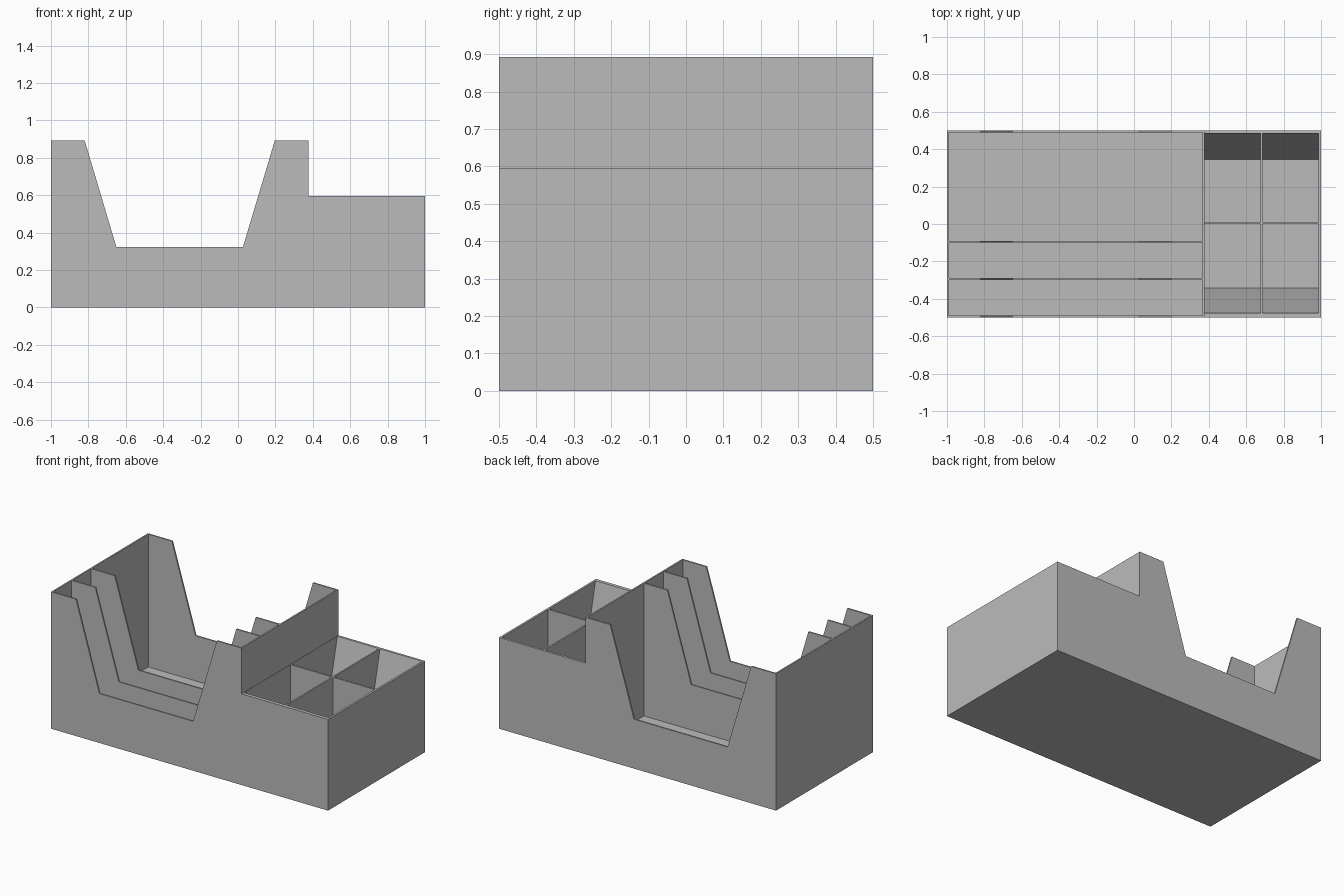
import bpy
from mathutils import Vector

cube = bpy.data.objects.get("Cube")
if cube:
    bpy.data.objects.remove(cube, do_unlink=True)

HIGH, LOW, DIP, FLOOR = 0.893, 0.595, 0.322, 0.027

grey = bpy.data.materials.new("plain grey")
grey.use_nodes = True
colour = (0.5, 0.5, 0.5, 1)
grey.diffuse_color = colour
grey.node_tree.nodes["Principled BSDF"].inputs["Base Color"].default_value = colour


def prism(name, profile, start, end, axis):
    """Extrude a closed profile along x (profile in yz) or y (profile in xz)."""
    def point(a, b, d):
        return Vector((d, a, b)) if axis == "x" else Vector((a, d, b))
    n = len(profile)
    verts = [point(a, b, d) for d in (start, end) for a, b in profile]
    faces = [list(range(n)), list(range(n, 2 * n))[::-1]]
    faces += [[i, i + n, (i + 1) % n + n, (i + 1) % n] for i in range(n)]
    mesh = bpy.data.meshes.new(name)
    mesh.from_pydata(verts, [], faces)
    obj = bpy.data.objects.new(name, mesh)
    bpy.context.collection.objects.link(obj)
    # Consistent outward normals for the boolean
    import bmesh
    bm = bmesh.new()
    bm.from_mesh(mesh)
    bmesh.ops.recalc_face_normals(bm, faces=bm.faces)
    bm.to_mesh(mesh)
    bm.free()
    return obj


# Stepped tray body with the access notch running front to back
tray = prism("organizer_tray", [
    (-1, 0), (1, 0), (1, LOW), (0.376, LOW), (0.376, HIGH), (0.197, HIGH),
    (0.026, DIP), (-0.65, DIP), (-0.82, HIGH), (-1, HIGH)], -0.5, 0.5, "y")
tray.data.materials.append(grey)

cutters = []

# Three long upright pockets
for y0, y1 in ((-0.49, -0.3), (-0.29, -0.1), (-0.09, 0.49)):
    cutters.append(prism("pocket_cutter", [
        (-0.99, FLOOR), (0.366, FLOOR), (0.366, 1), (-0.99, 1)], y0, y1, "y"))

# Four small bins, each with a ramp rising to the outer rim
for x0, x1 in ((0.378, 0.676), (0.686, 0.987)):
    for inner, foot, rim in ((0.012, 0.345, 0.485), (0, -0.342, -0.477)):
        cutters.append(prism("bin_cutter", [
            (inner, FLOOR), (foot, FLOOR), (rim, LOW), (rim, 0.8), (inner, 0.8)],
            x0, x1, "x"))

# Hollow out the tray, then discard the cutters
for cutter in cutters:
    cutter.hide_render = True
    mod = tray.modifiers.new("hollow", "BOOLEAN")
    mod.operation = "DIFFERENCE"
    mod.solver = "EXACT"
    mod.object = cutter
bpy.context.view_layer.update()
graph = bpy.context.evaluated_depsgraph_get()
hollow = bpy.data.meshes.new_from_object(tray.evaluated_get(graph))
tray.modifiers.clear()
tray.data = hollow
tray.data.name = "organizer_tray"
for cutter in cutters:
    bpy.data.objects.remove(cutter, do_unlink=True)
hollow.materials.clear()
hollow.materials.append(grey)
for face in hollow.polygons:
    face.material_index = 0
